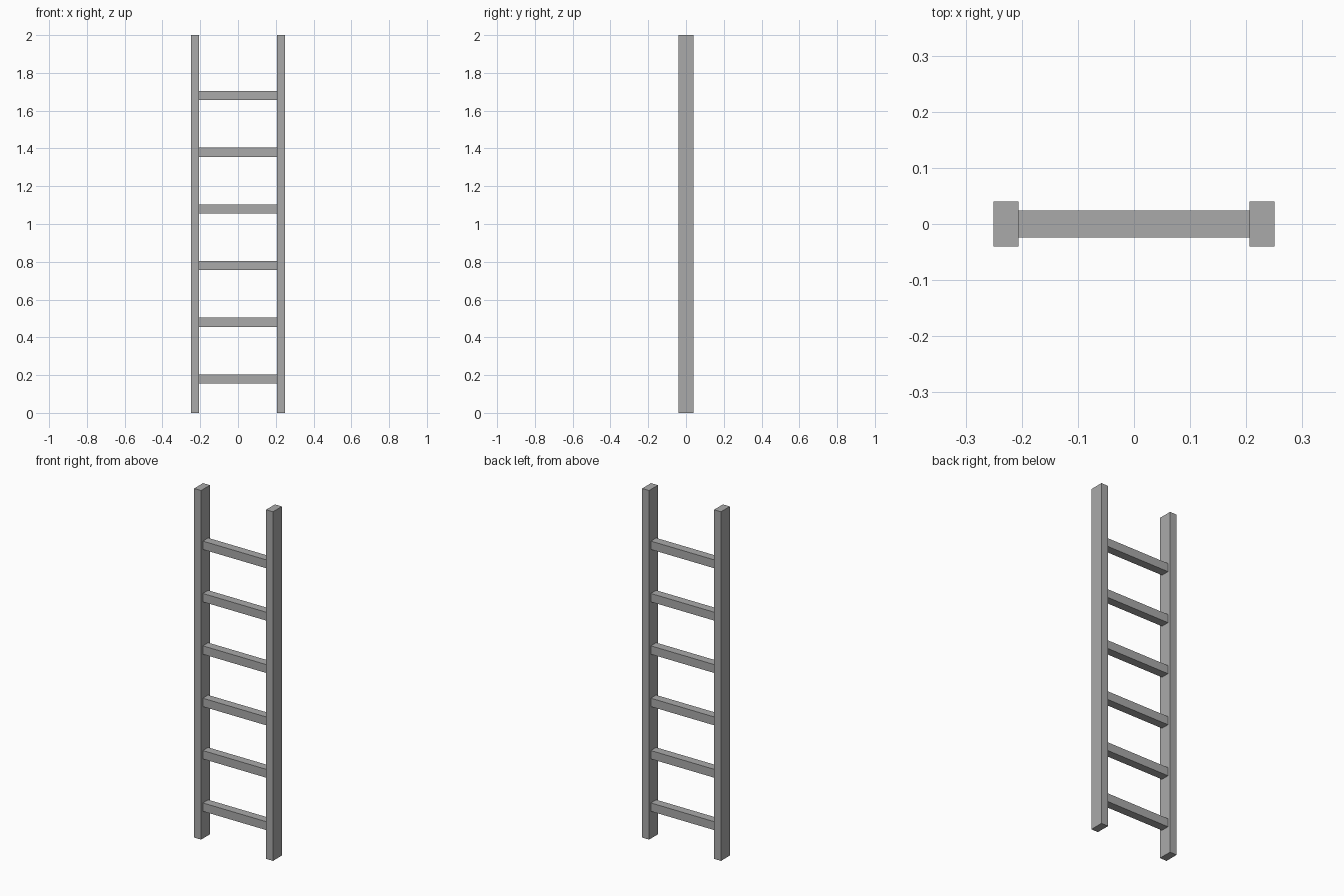
import bpy

cube = bpy.data.objects.get("Cube")
if cube:
    bpy.data.objects.remove(cube, do_unlink=True)

# Single plain grey
GREY = (0.4, 0.4, 0.4, 1.0)
grey = bpy.data.materials.new("plain_grey")
grey.use_nodes = True
grey.diffuse_color = GREY
grey.node_tree.nodes["Principled BSDF"].inputs["Base Color"].default_value = GREY

HEIGHT = 2.0
HALF_WIDTH = 0.25
RAIL_WIDTH, RAIL_DEPTH = 0.044, 0.08
RUNG_SIZE = 0.048
RUNG_COUNT, FIRST_RUNG, RUNG_GAP = 6, 0.18, 0.3


def add_box(name, size, centre):
    bpy.ops.mesh.primitive_cube_add(size=1, location=centre)
    box = bpy.context.object
    box.name = name
    box.scale = size
    bpy.ops.object.transform_apply(location=False, rotation=False, scale=True)
    box.data.materials.append(grey)
    return box


# Upright side rails
for side, sign in (("left", 1), ("right", -1)):
    add_box(side + "_rail", (RAIL_WIDTH, RAIL_DEPTH, HEIGHT),
            (sign * (HALF_WIDTH - RAIL_WIDTH / 2), 0, HEIGHT / 2))

# Square rungs spanning between the rails
rung_length = 2 * (HALF_WIDTH - RAIL_WIDTH)
for i in range(RUNG_COUNT):
    add_box(f"rung_{i + 1}", (rung_length, RUNG_SIZE, RUNG_SIZE),
            (0, 0, FIRST_RUNG + i * RUNG_GAP))
